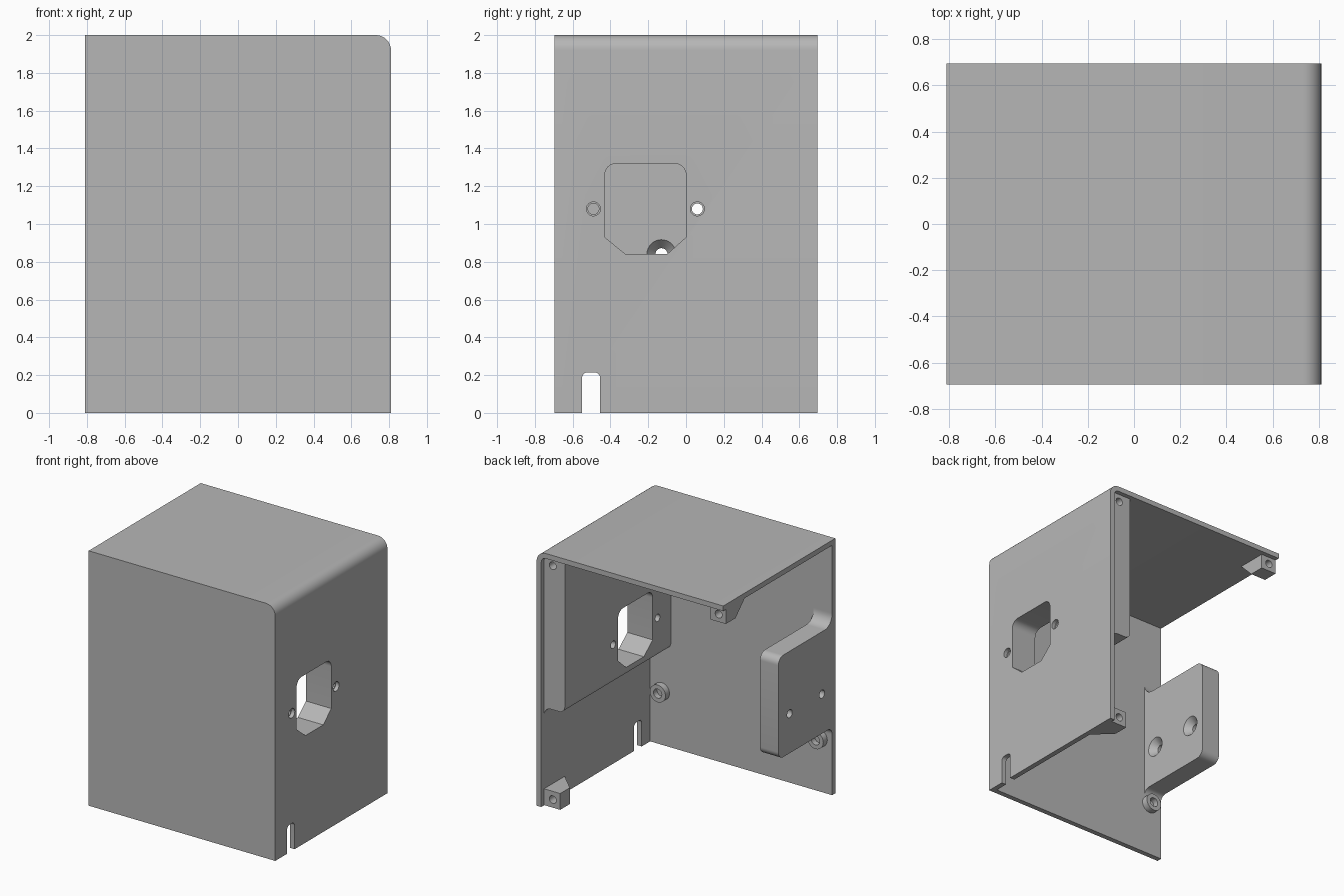
import bpy, bmesh, math
from mathutils import Vector

cube = bpy.data.objects.get("Cube")
if cube:
    bpy.data.objects.remove(cube, do_unlink=True)

grey = bpy.data.materials.new("light_grey")
grey.use_nodes = True
COLOR = (0.47, 0.47, 0.47, 1.0)
grey.diffuse_color = COLOR
grey.node_tree.nodes["Principled BSDF"].inputs["Base Color"].default_value = COLOR

W, D, H, T = 0.81, 0.695, 2.0, 0.04      # half width, half depth, height, wall
FRONT_IN, SIDE_IN, TOP_IN = -D + T, W - T, H - T
REAR = 0.66                               # plane where the rear cover would sit


def outline(corners, steps=8):
    """2D outline; a corner given as (a, b, r) is rounded with radius r."""
    pts, n = [], len(corners)
    for i, c in enumerate(corners):
        p = Vector(c[:2])
        if len(c) == 2:
            pts.append(p)
            continue
        d1 = (Vector(corners[i - 1][:2]) - p).normalized()
        d2 = (Vector(corners[(i + 1) % n][:2]) - p).normalized()
        half = d1.angle(d2) / 2
        r = c[2]
        centre = p + (d1 + d2).normalized() * (r / math.sin(half))
        a = p + d1 * (r / math.tan(half)) - centre
        b = p + d2 * (r / math.tan(half)) - centre
        sweep = a.angle(b)
        for k in range(steps + 1):
            t = k / steps
            pts.append(centre + (a * math.sin((1 - t) * sweep)
                                 + b * math.sin(t * sweep)) / math.sin(sweep))
    return pts


def prism(name, corners, axis, lo, hi):
    """Extrude an outline along x (y,z points), y (x,z) or z (x,y)."""
    place = {"x": lambda p, h: (h, p.x, p.y),
             "y": lambda p, h: (p.x, h, p.y),
             "z": lambda p, h: (p.x, p.y, h)}[axis]
    pts = outline(corners)
    bm = bmesh.new()
    low = [bm.verts.new(place(p, lo)) for p in pts]
    high = [bm.verts.new(place(p, hi)) for p in pts]
    bm.faces.new(low)
    bm.faces.new(high)
    for i in range(len(pts)):
        j = (i + 1) % len(pts)
        bm.faces.new((low[i], low[j], high[j], high[i]))
    bmesh.ops.recalc_face_normals(bm, faces=bm.faces)
    mesh = bpy.data.meshes.new(name)
    bm.to_mesh(mesh)
    bm.free()
    mesh.materials.append(grey)
    ob = bpy.data.objects.new(name, mesh)
    bpy.context.collection.objects.link(ob)
    return ob


def rod(name, axis, centre, r1, depth, r2=None):
    """Cylinder or cone along x or y; r2 is the radius at the + end."""
    rot = (0, math.pi / 2, 0) if axis == "x" else (-math.pi / 2, 0, 0)
    bpy.ops.mesh.primitive_cone_add(vertices=32, radius1=r1,
                                    radius2=r1 if r2 is None else r2,
                                    depth=depth, location=centre, rotation=rot)
    ob = bpy.context.object
    ob.name = name
    ob.data.materials.append(grey)
    return ob


def select(ob):
    bpy.ops.object.select_all(action="DESELECT")
    ob.select_set(True)
    bpy.context.view_layer.objects.active = ob


def cut(ob, *cutters):
    for c in cutters:
        mod = ob.modifiers.new("cut", "BOOLEAN")
        mod.operation, mod.solver, mod.object = "DIFFERENCE", "EXACT", c
        select(ob)
        bpy.ops.object.modifier_apply(modifier=mod.name)
        bpy.data.objects.remove(c, do_unlink=True)


parts = []

# Front panel with one rounded upper corner
front = prism("front_panel", [(-W, 0), (W, 0), (W, H, 0.08), (-W, H)],
              "y", -D, FRONT_IN)
parts.append(front)

# Side wall and top as one bent sheet
shell = prism("side_and_top_shell",
              [(W, 0), (W, H, 0.08), (-W, H), (-W, TOP_IN),
               (SIDE_IN, TOP_IN, 0.04), (SIDE_IN, 0)], "y", FRONT_IN, D)
parts.append(shell)

# Thick backing behind the socket, filleted into the side wall
backing = prism("socket_backing",
                [(0.78, 1.97), (0.59, 1.97), (0.59, 0.77, 0.05),
                 (SIDE_IN, 0.77, 0.06), (SIDE_IN, 0.70), (0.78, 0.70)],
                "y", FRONT_IN, REAR)
parts.append(backing)

# Socket opening, its screw holes, and the cable notch
SOCKET = [(-0.43, 0.93), (-0.32, 0.84), (-0.10, 0.84), (0.0, 0.93),
          (0.0, 1.32, 0.06), (-0.43, 1.32, 0.06)]
for ob, radius in ((shell, 0.037), (backing, 0.029)):
    cut(ob, prism("socket_cutter", SOCKET, "x", 0.5, 0.9),
        *[rod("screw_cutter", "x", (0.7, y, 1.08), radius, 0.5)
          for y in (-0.49, 0.06)])
cut(shell, prism("notch_cutter",
                 [(-0.55, -0.1), (-0.455, -0.1), (-0.455, 0.215, 0.03),
                  (-0.55, 0.215, 0.03)], "x", 0.7, 0.9))
cut(backing, rod("bore_cutter", "y", (0.695, REAR, 1.90), 0.03, 0.24))

# Mounting bracket on the front panel, filleted above and below
bracket = prism("mounting_bracket",
                [(FRONT_IN - 0.01, 1.43), (FRONT_IN, 1.43),
                 (FRONT_IN, 1.33, 0.09), (0.01, 1.33, 0.06),
                 (0.01, 0.53, 0.06), (FRONT_IN, 0.53, 0.05),
                 (FRONT_IN, 0.47), (FRONT_IN - 0.01, 0.47)],
                "x", -W + 0.001, -0.65)
for y in (-0.53, -0.13):
    cut(bracket, rod("hole_cutter", "x", (-0.73, y, 0.84), 0.032, 0.4),
        rod("countersink_cutter", "x", (-0.67, y, 0.84), 0.032, 0.06, 0.086))
parts.append(bracket)

# Round screw bosses inside the front panel
for name, x in (("screw_boss_left", 0.67), ("screw_boss_right", -0.70)):
    boss = rod(name, "y", (x, FRONT_IN + 0.025, 0.42), 0.068, 0.05)
    cut(boss, rod("bore_cutter", "y", (x, FRONT_IN + 0.045, 0.42), 0.036, 0.08))
    parts.append(boss)

# Tapered screw tabs at the rear: one on the wall foot, one under the top
foot_tab = prism("lower_screw_tab",
                 [(0.775, REAR), (0.63, REAR), (0.63, 0.54), (0.775, 0.40)],
                 "z", 0.002, 0.13)
cut(foot_tab, rod("bore_cutter", "y", (0.695, REAR, 0.065), 0.03, 0.18))
top_tab = prism("upper_screw_tab",
                [(REAR, 1.965), (REAR, 1.845), (0.54, 1.845), (0.42, 1.965)],
                "x", -W + 0.002, -0.675)
cut(top_tab, rod("bore_cutter", "y", (-0.745, REAR, 1.905), 0.03, 0.18))
parts += [foot_tab, top_tab]

# Smooth rounded areas, keep hard edges
for ob in parts:
    select(ob)
    bpy.ops.object.shade_smooth_by_angle(angle=math.radians(30))
